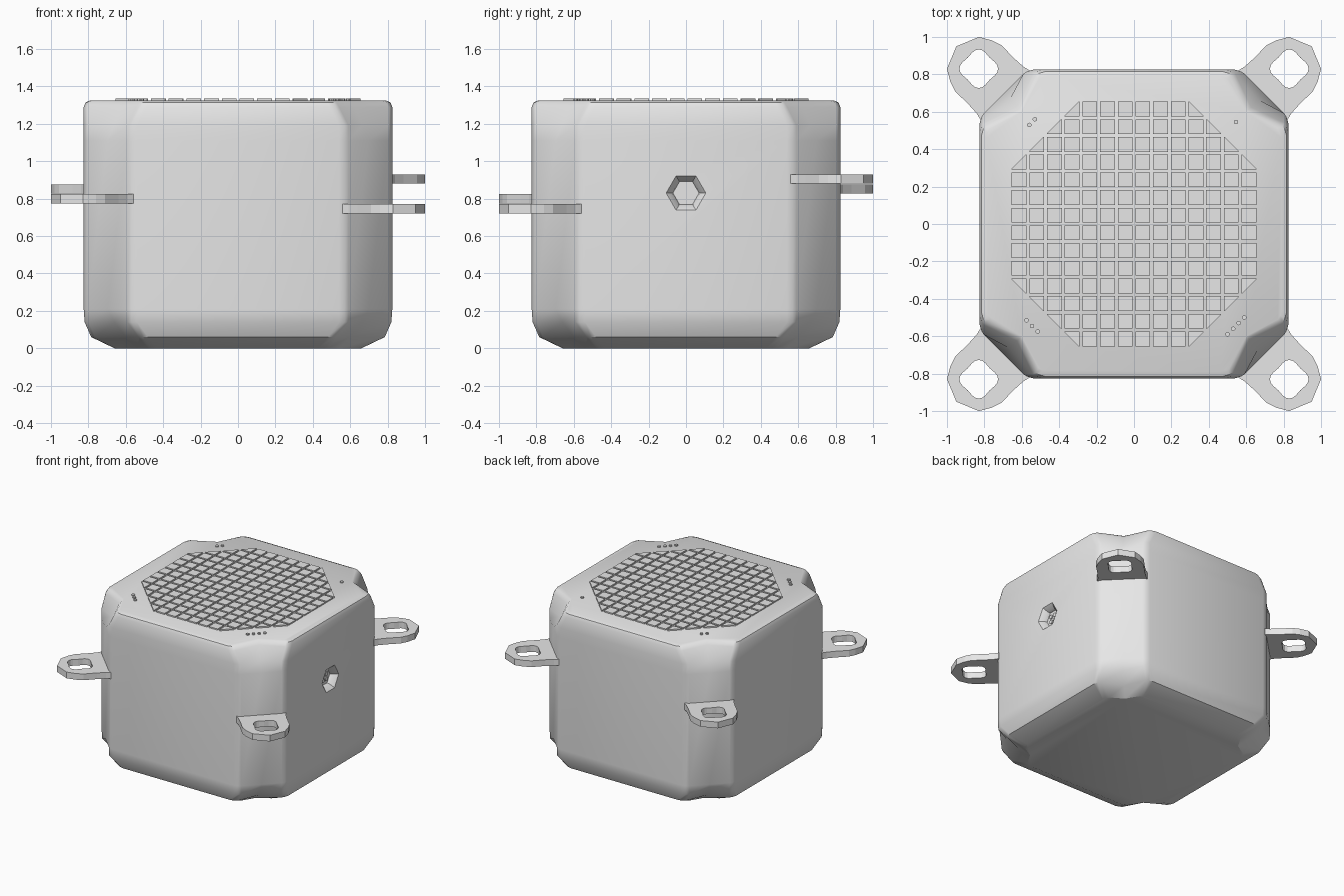
import bpy
import bmesh
import math
from mathutils import Vector, Matrix

cube = bpy.data.objects.get("Cube")
if cube:
    bpy.data.objects.remove(cube, do_unlink=True)

grey = bpy.data.materials.new("plain grey")
grey.use_nodes = True
grey.diffuse_color = (0.8, 0.8, 0.8, 1)
grey.node_tree.nodes["Principled BSDF"].inputs["Base Color"].default_value = (0.8, 0.8, 0.8, 1)


def finish(name, bm):
    """Turn a bmesh into a named grey object."""
    bmesh.ops.recalc_face_normals(bm, faces=bm.faces[:])
    mesh = bpy.data.meshes.new(name)
    bm.to_mesh(mesh)
    bm.free()
    mesh.materials.append(grey)
    obj = bpy.data.objects.new(name, mesh)
    bpy.context.collection.objects.link(obj)
    return obj


def activate(obj):
    bpy.ops.object.select_all(action='DESELECT')
    obj.select_set(True)
    bpy.context.view_layer.objects.active = obj


def loft(name, rings):
    """Skin a closed solid through a stack of point rings."""
    bm = bmesh.new()
    loops = [[bm.verts.new(p) for p in ring] for ring in rings]
    n = len(loops[0])
    for a, b in zip(loops, loops[1:]):
        for i in range(n):
            j = (i + 1) % n
            bm.faces.new((a[i], a[j], b[j], b[i]))
    bm.faces.new(loops[0][::-1])
    bm.faces.new(loops[-1])
    return finish(name, bm)


def thicken(bm, height):
    """Extrude flat faces upward into closed solids."""
    out = bmesh.ops.extrude_face_region(bm, geom=bm.faces[:])
    verts = [g for g in out["geom"] if isinstance(g, bmesh.types.BMVert)]
    bmesh.ops.translate(bm, verts=verts, vec=(0, 0, height))


def body_ring(z, h, c, m):
    """Square ring with softened chamfers; m places the middle of each corner."""
    half = [(h, c - 0.03), (h - 0.009, c), (h - 0.021, c + 0.021)]
    corner = half + [(m, m)] + [(y, x) for x, y in reversed(half)]
    ring = []
    for k in range(4):
        turn = Matrix.Rotation(k * math.pi / 2, 3, 'Z')
        ring += [turn @ Vector((x, y, z)) for x, y in corner]
    return ring


# Body shell: height, half width, chamfer start, corner scoop
body = loft("body", [body_ring(*r) for r in (
    (0.0, 0.66, 0.46, 0.54), (0.06, 0.785, 0.51, 0.6),
    (0.14, 0.82, 0.57, 0.66), (0.21, 0.825, 0.57, 0.6975),
    (1.11, 0.825, 0.57, 0.6975), (1.19, 0.825, 0.57, 0.665),
    (1.29, 0.825, 0.52, 0.625), (1.315, 0.815, 0.505, 0.61),
    (1.325, 0.79, 0.49, 0.6))])


# Hexagonal port sunk into the left side
def hex_ring(x, r):
    return [(x, r * math.cos(k * math.pi / 3), 0.83 + r * math.sin(k * math.pi / 3))
            for k in range(6)]


cutter = loft("port_cutter", [hex_ring(0.77, 0.07), hex_ring(0.795, 0.076),
                              hex_ring(0.825, 0.106), hex_ring(0.85, 0.106)])
cutter.hide_render = True
mod = body.modifiers.new("port", 'BOOLEAN')
mod.operation = 'DIFFERENCE'
mod.solver = 'EXACT'
mod.object = cutter
activate(body)
bpy.ops.object.modifier_apply(modifier=mod.name)
bpy.data.objects.remove(cutter, do_unlink=True)
activate(body)
bpy.ops.object.shade_smooth_by_angle(angle=math.radians(32))

# Small studs on the floor of the port
bm = bmesh.new()
for sy in (-1, 1):
    for sz in (-1, 1):
        place = Matrix.Translation((0.772, sy * 0.021, 0.83 + sz * 0.021)) @ Matrix.Rotation(math.pi / 2, 4, 'Y')
        bmesh.ops.create_cone(bm, cap_ends=True, segments=10, radius1=0.017,
                              radius2=0.017, depth=0.012, matrix=place)
finish("port_studs", bm)

# Mounting ears, each at its own height
edge = [(0.55, 0.79), (0.56, 0.822), (0.59, 0.84), (0.64, 0.885),
        (0.71, 0.957), (0.76, 0.982), (0.83, 1.0), (0.95, 0.95)]
ear_outline = edge + [(y, x) for x, y in reversed(edge[:-1])]
ear_hole = []
for i in range(32):
    a = i * math.tau / 32
    r = 0.093 + 0.01 * math.cos(4 * a)
    ear_hole.append((0.83 + r * math.cos(a), 0.83 + r * math.sin(a)))


def ear(name, sx, sy, z):
    bm = bmesh.new()
    edges = []
    for loop in (ear_outline, ear_hole):
        vs = [bm.verts.new((sx * x, sy * y, z)) for x, y in loop]
        edges += [bm.edges.new((v, vs[i - 1])) for i, v in enumerate(vs)]
    bmesh.ops.triangle_fill(bm, edges=edges, use_beauty=True, normal=(0, 0, 1))
    thicken(bm, 0.05)
    finish(name, bm)


# Row of raised dots numbering each corner
def dots(name, sx, sy, count):
    bm = bmesh.new()
    for i in range(count):
        s = (i - (count - 1) / 2) * 0.03
        place = Matrix.Translation((sx * (0.545 + s), sy * (0.545 - s), 1.329))
        bmesh.ops.create_cone(bm, cap_ends=True, segments=10, radius1=0.012,
                              radius2=0.012, depth=0.012, matrix=place)
    finish(name, bm)


corners = (("back_left", 1, 1), ("back_right", -1, 1),
           ("front_right", -1, -1), ("front_left", 1, -1))
for i, (label, sx, sy) in enumerate(corners):
    ear(label + "_ear", sx, sy, 0.88 - i * 0.053)
    dots(label + "_dots", sx, sy, i + 1)

# Grid of thin square tiles on top, clipped to an octagon
bm = bmesh.new()
count, pitch, side = 14, 0.0945, 0.079
for i in range(count):
    for j in range(count):
        x, y = (i - (count - 1) / 2) * pitch, (j - (count - 1) / 2) * pitch
        bm.faces.new([bm.verts.new((x + u * side / 2, y + v * side / 2, 1.323))
                      for u, v in ((-1, -1), (1, -1), (1, 1), (-1, 1))])
for _, sx, sy in corners:
    bmesh.ops.bisect_plane(bm, geom=bm.verts[:] + bm.edges[:] + bm.faces[:],
                           plane_co=(sx * 0.475, sy * 0.475, 0),
                           plane_no=(sx, sy, 0), clear_outer=True)
thicken(bm, 0.012)
finish("top_tiles", bm)
